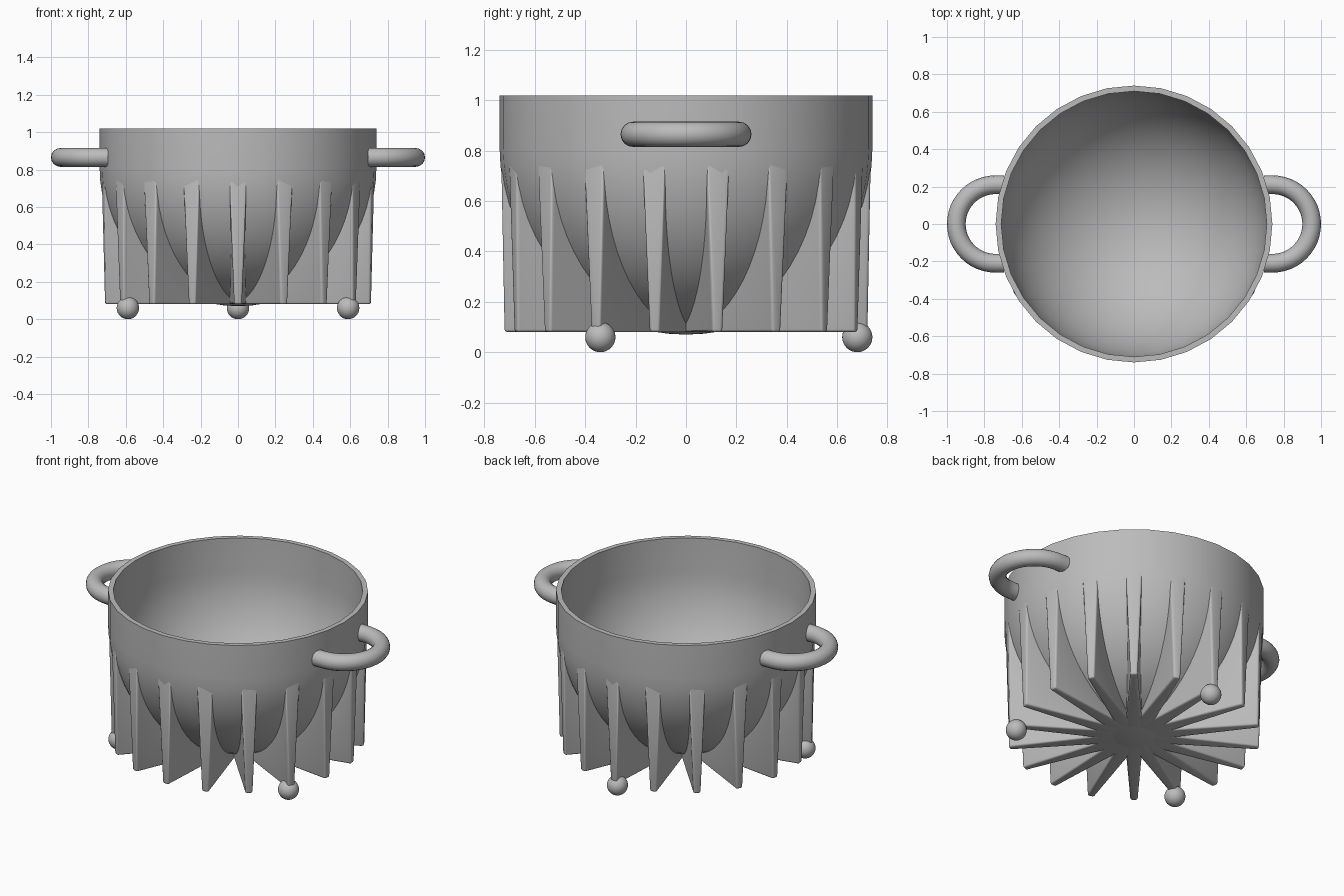
import bpy, bmesh
from math import sin, cos, pi, radians, acos
from mathutils import Matrix

if "Cube" in bpy.data.objects:
    bpy.data.objects.remove(bpy.data.objects["Cube"])

grey = bpy.data.materials.new("plain grey")
grey.use_nodes = True
COLOUR = (0.5, 0.5, 0.5, 1)
grey.diffuse_color = COLOUR
grey.node_tree.nodes["Principled BSDF"].inputs["Base Color"].default_value = COLOUR

RIM_Z, TOP_Z = 0.81, 1.02       # bowl centre height and rim height
OUTER, INNER, MID = 0.74, 0.71, 0.725
FIN_BASE, FIN_COUNT = 0.08, 18


def finish(obj, angle=35):
    obj.data.materials.append(grey)
    bpy.ops.object.select_all(action="DESELECT")
    obj.select_set(True)
    bpy.context.view_layer.objects.active = obj
    bpy.ops.object.shade_smooth_by_angle(angle=radians(angle))


def mesh_object(name, bm):
    bmesh.ops.recalc_face_normals(bm, faces=bm.faces)
    mesh = bpy.data.meshes.new(name)
    bm.to_mesh(mesh)
    bm.free()
    obj = bpy.data.objects.new(name, mesh)
    bpy.context.collection.objects.link(obj)
    return obj


def bowl_arc(radius, last=pi / 2, steps=16):
    """Quarter circle from the bowl's lowest point up to its side."""
    return [(radius * sin(last * i / steps), RIM_Z - radius * cos(last * i / steps))
            for i in range(steps + 1)]


# Round-bottomed bowl with straight collar, turned from one profile
profile = bowl_arc(OUTER) + [(OUTER, TOP_Z), (INNER, TOP_Z)] + bowl_arc(INNER)[::-1]
bm = bmesh.new()
verts = [bm.verts.new((r, 0, z)) for r, z in profile]
edges = [bm.edges.new(pair) for pair in zip(verts, verts[1:])]
bmesh.ops.spin(bm, geom=verts + edges, cent=(0, 0, 0), axis=(0, 0, 1),
               angle=2 * pi, steps=32, use_duplicate=False)
bmesh.ops.remove_doubles(bm, verts=bm.verts, dist=0.0005)
finish(mesh_object("bowl", bm))


# Tapered fin: hugs the bowl inside, straight edge outside, flat base
def fin_mesh():
    bm = bmesh.new()
    arc = bowl_arc(MID, acos((RIM_Z - 0.75) / MID))
    outline = arc + [(0.733, 0.75), (0.72, FIN_BASE), (0, FIN_BASE)]
    sides = []
    for s in (-1, 1):
        sides.append([bm.verts.new((r, s * (0.02 + 0.04 * (z - FIN_BASE) + 0.047 * (0.72 - r)), z))
                      for r, z in outline])
    bm.faces.new(sides[0])
    bm.faces.new(sides[1][::-1])
    n = len(outline)
    for i in range(n):
        j = (i + 1) % n
        bm.faces.new((sides[0][i], sides[0][j], sides[1][j], sides[1][i]))
    # Soften the exposed edges only
    exposed = set(sides[0][-3:] + sides[1][-3:])
    soft = [e for e in bm.edges if set(e.verts) <= exposed
            and sum(v.co.x for v in e.verts) > 0.3]
    bmesh.ops.bevel(bm, geom=soft, offset=0.011, segments=3, profile=0.5, affect="EDGES")
    return bm


for i in range(FIN_COUNT):
    bm = fin_mesh()
    bm.transform(Matrix.Rotation(2 * pi * i / FIN_COUNT - pi / 2, 4, "Z"))
    finish(mesh_object(f"fin_{i + 1}", bm))

# Three ball feet under the fin tips
for name, deg in (("back", 90), ("right", 210), ("left", 330)):
    a = radians(deg)
    bpy.ops.mesh.primitive_uv_sphere_add(segments=32, ring_count=16, radius=0.06,
                                         location=(0.68 * cos(a), 0.68 * sin(a), 0.06))
    foot = bpy.context.object
    foot.name = f"{name}_foot"
    finish(foot, 60)

# Half-ring handles on both sides
for name, side in (("left", 1), ("right", -1)):
    path = [(0.695, -0.21)]
    path += [(0.74 + 0.21 * cos(t), 0.21 * sin(t))
             for t in (pi * (k / 24 - 0.5) for k in range(25))]
    path += [(0.695, 0.21)]
    curve = bpy.data.curves.new(f"{name}_handle", "CURVE")
    curve.dimensions = "3D"
    curve.bevel_depth = 0.05
    curve.bevel_resolution = 6
    curve.use_fill_caps = True
    spline = curve.splines.new("POLY")
    spline.points.add(len(path) - 1)
    for point, (x, y) in zip(spline.points, path):
        point.co = (side * x, y, 0.865, 1)
    handle = bpy.data.objects.new(f"{name}_handle", curve)
    bpy.context.collection.objects.link(handle)
    bpy.ops.object.select_all(action="DESELECT")
    handle.select_set(True)
    bpy.context.view_layer.objects.active = handle
    bpy.ops.object.convert(target="MESH")
    finish(bpy.context.object, 60)
